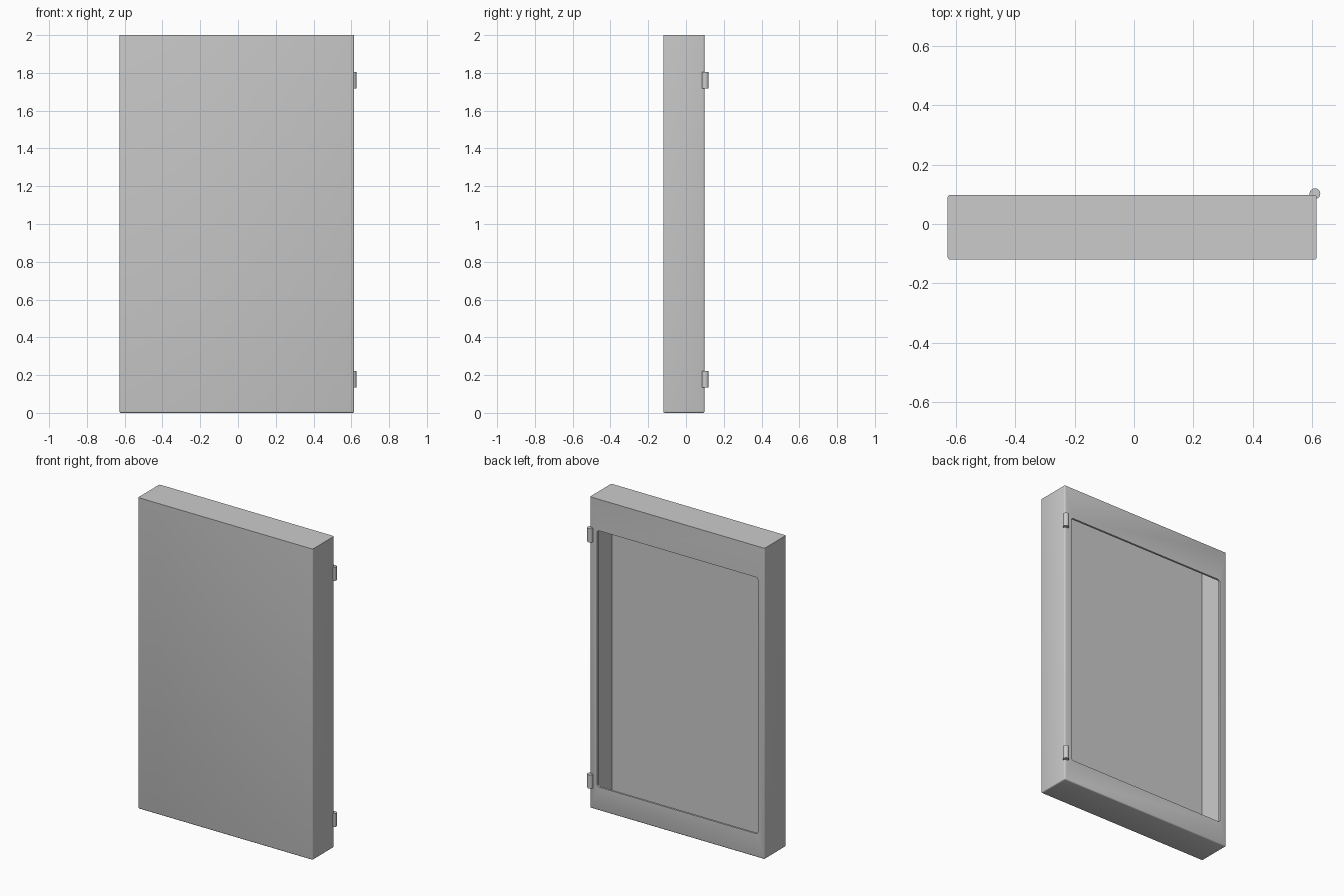
import bpy
import bmesh
from mathutils import Vector

if "Cube" in bpy.data.objects:
    bpy.data.objects.remove(bpy.data.objects["Cube"])

# Painted metal
metal = bpy.data.materials.new("light_grey_metal")
metal.use_nodes = True
GREY = (0.6, 0.6, 0.6, 1)
metal.diffuse_color = GREY
metal.node_tree.nodes["Principled BSDF"].inputs["Base Color"].default_value = GREY


def make_object(name, bm):
    mesh = bpy.data.meshes.new(name)
    bm.to_mesh(mesh)
    bm.free()
    mesh.materials.append(metal)
    obj = bpy.data.objects.new(name, mesh)
    bpy.context.collection.objects.link(obj)
    return obj


def box(name, low, high, radius=0, choose=None, segments=3):
    """Box between two corners, rounding the edges that choose() picks."""
    low, high = Vector(low), Vector(high)
    bm = bmesh.new()
    bmesh.ops.create_cube(bm, size=1)
    for v in bm.verts:
        v.co = (low + high) / 2 + v.co * (high - low)
    if radius:
        edges = [e for e in bm.edges if choose(*[v.co for v in e.verts])]
        bmesh.ops.bevel(bm, geom=edges, offset=radius, segments=segments,
                        profile=0.5, affect='EDGES')
    return make_object(name, bm)


def smooth(obj):
    bpy.ops.object.select_all(action='DESELECT')
    obj.select_set(True)
    bpy.context.view_layer.objects.active = obj
    bpy.ops.object.shade_smooth_by_angle(angle=0.6)


LEFT, RIGHT = 0.615, -0.627
FRONT, BACK = -0.12, 0.098
SHEET = 0.013

# Door skin, with folded edges at the sides and the bottom
panel = box("door_panel", (RIGHT, FRONT, 0), (LEFT, BACK, 2), 0.008,
            lambda a, b: abs(a.z - b.z) > 1 or max(a.z, b.z) < 0.01)

# Opening through the back flange, with rounded corners
opening = box("opening_cutter", (-0.58, 0, 0.15), (0.564, 0.2, 1.798), 0.015,
              lambda a, b: abs(a.y - b.y) > 0.1)

# Hollow behind the flange
hollow = box("hollow_cutter",
             (RIGHT + SHEET, FRONT + SHEET, SHEET),
             (LEFT - SHEET, BACK - SHEET, 2 - SHEET))

bpy.context.view_layer.objects.active = panel
for cutter in (opening, hollow):
    cutter.hide_render = True
    cut = panel.modifiers.new(cutter.name, 'BOOLEAN')
    cut.operation = 'DIFFERENCE'
    cut.solver = 'EXACT'
    cut.object = cutter
    bpy.ops.object.modifier_apply(modifier=cut.name)
for cutter in (opening, hollow):
    bpy.data.objects.remove(cutter)
smooth(panel)

# Hinge barrels on the left back corner
for name, bottom, top in (("lower_hinge", 0.135, 0.222),
                          ("upper_hinge", 1.717, 1.805)):
    bm = bmesh.new()
    bmesh.ops.create_cone(bm, cap_ends=True, segments=24, radius1=0.018,
                          radius2=0.018, depth=top - bottom)
    bmesh.ops.translate(bm, verts=bm.verts,
                        vec=(0.609, 0.102, (bottom + top) / 2))
    smooth(make_object(name, bm))
